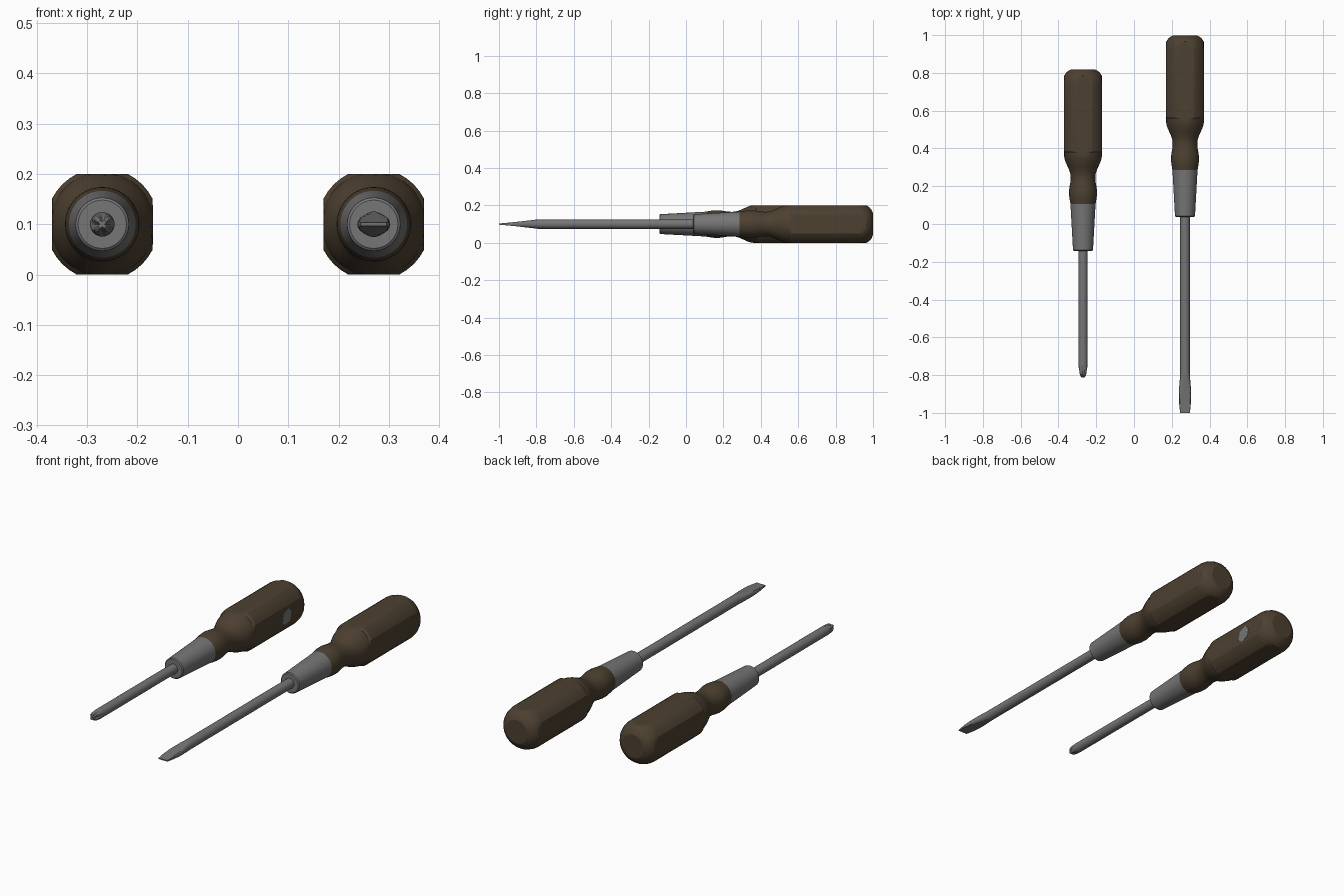
import bpy, bmesh, math

if "Cube" in bpy.data.objects:
    bpy.data.objects.remove(bpy.data.objects["Cube"])

def material(name, rgb):
    m = bpy.data.materials.new(name)
    m.diffuse_color = (*rgb, 1)
    m.use_nodes = True
    m.node_tree.nodes["Principled BSDF"].inputs["Base Color"].default_value = m.diffuse_color
    return m

STEEL = material("grey steel", (0.18, 0.18, 0.18))
WOOD = material("dark brown wood", (0.073, 0.051, 0.030))
ZC = 0.1  # height of both tool axes

def finish(bm, name, mat, angle):
    bmesh.ops.recalc_face_normals(bm, faces=bm.faces[:])
    me = bpy.data.meshes.new(name)
    bm.to_mesh(me)
    bm.free()
    me.materials.append(mat)
    ob = bpy.data.objects.new(name, me)
    bpy.context.collection.objects.link(ob)
    bpy.ops.object.select_all(action='DESELECT')
    ob.select_set(True)
    bpy.context.view_layer.objects.active = ob
    bpy.ops.object.shade_smooth_by_angle(angle=math.radians(angle))
    return ob

def loft(name, x, sections, mat, n=40, clip=None, angle=25):
    """Skin rings along y; each section is (y, half width, half height, groove depth)."""
    bm = bmesh.new()
    rings = []
    for s in sections:
        y, w, h, g = (*s, s[1], 0)[:4] if len(s) == 2 else s
        ring = []
        for i in range(n):
            a = 2 * math.pi * i / n
            k = 1 - g * (0.5 + 0.5 * math.cos(4 * a)) ** 2
            px, pz = w * k * math.cos(a), h * k * math.sin(a)
            if clip:
                px, pz = (max(-clip, min(clip, v)) for v in (px, pz))
            ring.append(bm.verts.new((x + px, y, ZC + pz)))
        rings.append(ring)
    for r0, r1 in zip(rings, rings[1:]):
        for i in range(n):
            j = (i + 1) % n
            bm.faces.new((r0[i], r0[j], r1[j], r1[i]))
    bm.faces.new(rings[0])
    bm.faces.new(rings[-1])
    return finish(bm, name, mat, angle)

# Grip profile (distance from ferrule joint, radius): waist, shoulder, dome
NECK = [(0, 0.066), (0.02, 0.070), (0.045, 0.0735), (0.07, 0.074), (0.09, 0.0715),
        (0.115, 0.067), (0.14, 0.0655), (0.16, 0.067), (0.18, 0.073), (0.20, 0.082),
        (0.22, 0.091), (0.24, 0.098), (0.255, 0.102), (0.27, 0.104)]
BODY = [(0.27, 0.104), (0.275, 0.109), (0.282, 0.1122), (0.64, 0.1122), (0.66, 0.109),
        (0.68, 0.101), (0.695, 0.090), (0.706, 0.078), (0.714, 0.060)]

def handle(kind, x, y0):
    loft(kind + "_grip_neck", x, [(y0 + d, r) for d, r in NECK], WOOD, clip=0.1, angle=30)
    loft(kind + "_grip_body", x, [(y0 + d, r) for d, r in BODY], WOOD, clip=0.1, angle=22)
    loft(kind + "_ferrule", x, [(y0 - 0.247, 0.048), (y0 - 0.243, 0.053),
                                (y0 + 0.002, 0.0665)], STEEL)

# Cross-tip screwdriver
handle("cross", -0.27, 0.105)
loft("cross_shaft", -0.27, [(-0.75, 0.0245), (-0.10, 0.0245)], STEEL, n=24)
loft("cross_tip", -0.27, [(-0.75, 0.0245, 0.0245, 0), (-0.77, 0.0235, 0.0235, 0.2),
                          (-0.79, 0.0215, 0.0215, 0.4), (-0.803, 0.018, 0.018, 0.5),
                          (-0.812, 0.009, 0.009, 0.5)], STEEL, n=32)

# Flat-blade screwdriver
handle("flat", 0.27, 0.285)
loft("flat_shaft", 0.27, [(-0.79, 0.0255), (0.09, 0.0255)], STEEL, n=24)

# Blade: rectangular wedge with clipped round corners, flaring then narrowing
bm = bmesh.new()
rings = []
for y, w, t in [(-0.79, 0.0255, 0.0255), (-0.83, 0.028, 0.0205), (-0.87, 0.0315, 0.016),
                (-0.91, 0.0325, 0.0115), (-0.95, 0.031, 0.0075), (-1.0, 0.026, 0.003)]:
    ring = []
    for i in range(24):
        a = 2 * math.pi * i / 24
        px = w * math.cos(a)
        pz = max(-t, min(t, 0.0255 * math.sin(a)))
        ring.append(bm.verts.new((0.27 + px, y, ZC + pz)))
    rings.append(ring)
for r0, r1 in zip(rings, rings[1:]):
    for i in range(24):
        bm.faces.new((r0[i], r0[i - 1], r1[i - 1], r1[i]))
bm.faces.new(rings[0])
bm.faces.new(rings[-1])
finish(bm, "flat_blade", STEEL, 25)

# Small worn grey patch on the inner side of the cross-tip grip
bm = bmesh.new()
outline = [(0.605, 0.075), (0.63, 0.06), (0.67, 0.07), (0.68, 0.11), (0.655, 0.138), (0.615, 0.12)]
patch = bm.faces.new([bm.verts.new((-0.1705, y, z)) for y, z in outline])
ext = bmesh.ops.extrude_face_region(bm, geom=[patch])
for v in ext["geom"]:
    if isinstance(v, bmesh.types.BMVert):
        v.co.x += 0.0015
finish(bm, "grip_patch", STEEL, 25)
